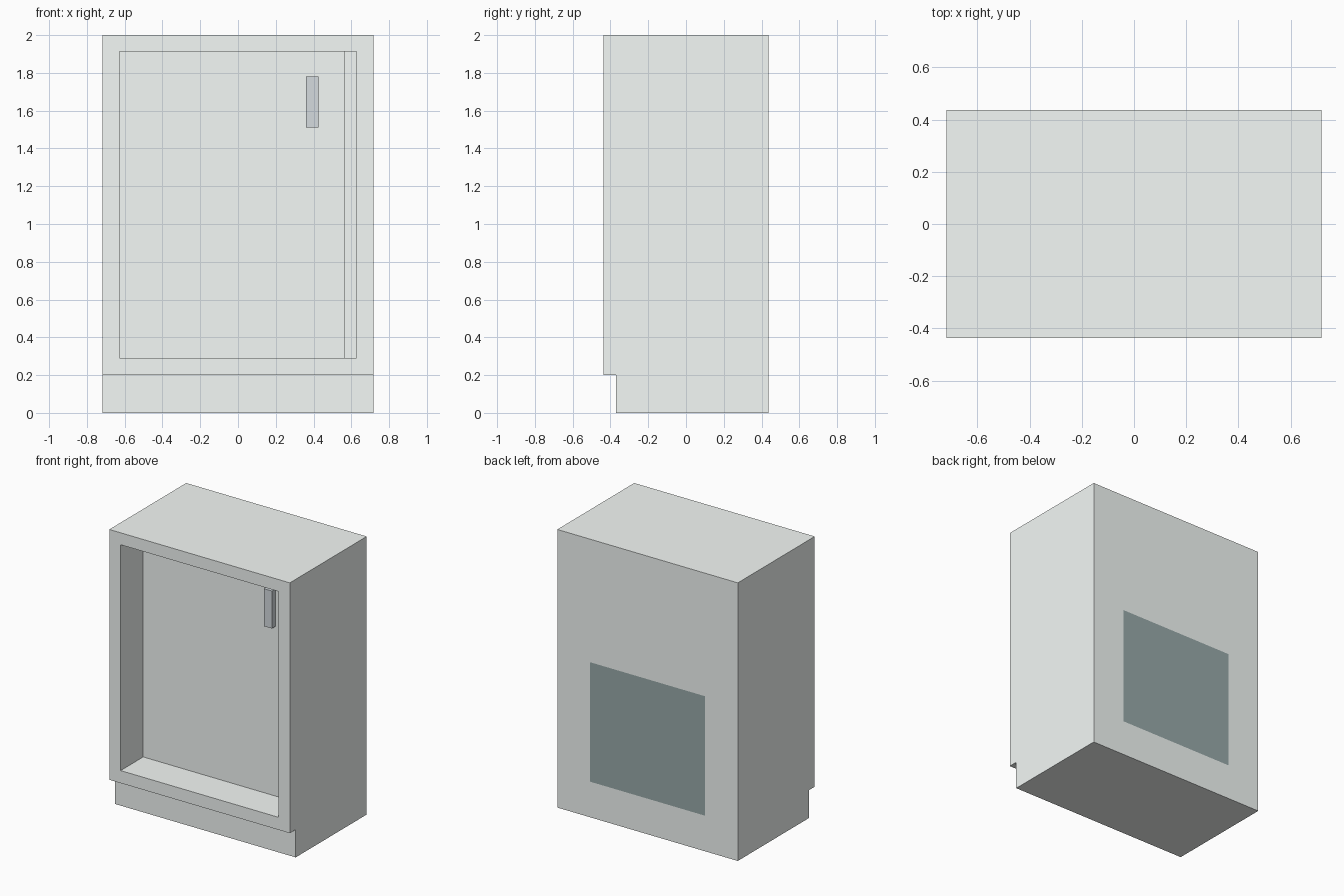
import bpy, bmesh
from mathutils import Vector

if "Cube" in bpy.data.objects:
    bpy.data.objects.remove(bpy.data.objects["Cube"])

W, D, H = 0.718, 0.437, 2.0      # half width, half depth, height
TOE_Y, TOE_Z = -0.37, 0.2
RECESS_Y = -0.18
RX, RZ0, RZ1 = 0.628, 0.29, 1.914   # recess half width, bottom, top


def material(name, rgb):
    m = bpy.data.materials.new(name)
    m.diffuse_color = (*rgb, 1)
    m.use_nodes = True
    m.node_tree.nodes["Principled BSDF"].inputs["Base Color"].default_value = m.diffuse_color
    return m


def finish(bm, name, *mats):
    bmesh.ops.recalc_face_normals(bm, faces=bm.faces)
    me = bpy.data.meshes.new(name)
    bm.to_mesh(me)
    bm.free()
    for m in mats:
        me.materials.append(m)
    ob = bpy.data.objects.new(name, me)
    bpy.context.collection.objects.link(ob)


def inset_rect(bm, face, half, z0, z1, y):
    """Inset an upright face, fit the inner face to a rectangle at depth y."""
    bmesh.ops.inset_individual(bm, faces=[face], thickness=0.01)
    for v in face.verts:
        v.co = Vector((-half if v.co.x < 0 else half, y, z0 if v.co.z < 1 else z1))
    return face


def face_at(bm, y):
    """Upright face lying on the plane at y."""
    return next(f for f in bm.faces if all(abs(v.co.y - y) < 1e-4 for v in f.verts))


def box(name, x0, x1, y0, y1, z0, z1, mat):
    bm = bmesh.new()
    bmesh.ops.create_cube(bm, size=1)
    bmesh.ops.scale(bm, vec=(x1 - x0, y1 - y0, z1 - z0), verts=bm.verts)
    bmesh.ops.translate(bm, vec=((x0 + x1) / 2, (y0 + y1) / 2, (z0 + z1) / 2), verts=bm.verts)
    finish(bm, name, mat)


body_mat = material("body_white", (0.91, 0.95, 0.93))
panel_mat = material("back_panel", (0.32, 0.405, 0.405))
handle_mat = material("handle_metal", (0.66, 0.71, 0.74))

# Cabinet body: side profile with toe kick, extruded across the width
bm = bmesh.new()
profile = [(TOE_Y, 0), (D, 0), (D, H), (-D, H), (-D, TOE_Z), (TOE_Y, TOE_Z)]
side = bm.faces.new([bm.verts.new((-W, y, z)) for y, z in profile])
ext = bmesh.ops.extrude_face_region(bm, geom=[side], use_keep_orig=True)
bmesh.ops.translate(bm, vec=(2 * W, 0, 0),
                    verts=[g for g in ext["geom"] if isinstance(g, bmesh.types.BMVert)])
bmesh.ops.recalc_face_normals(bm, faces=bm.faces)

# Flush panel on the back
inset_rect(bm, face_at(bm, D), 0.457, 0.256, 1.115, D).material_index = 1

# Front recess: rim first, then pushed back to the door plane
front = inset_rect(bm, face_at(bm, -D), RX, RZ0, RZ1, -D)
inset_rect(bm, front, RX, RZ0, RZ1, RECESS_Y)
finish(bm, "cabinet_body", body_mat, panel_mat)

# Jamb strip along the right edge of the door
box("door_jamb", 0.562, RX, RECESS_Y - 0.03, RECESS_Y, RZ0, RZ1, body_mat)

# Door handle
box("door_handle", 0.359, 0.425, RECESS_Y - 0.04, RECESS_Y, 1.51, 1.78, handle_mat)
